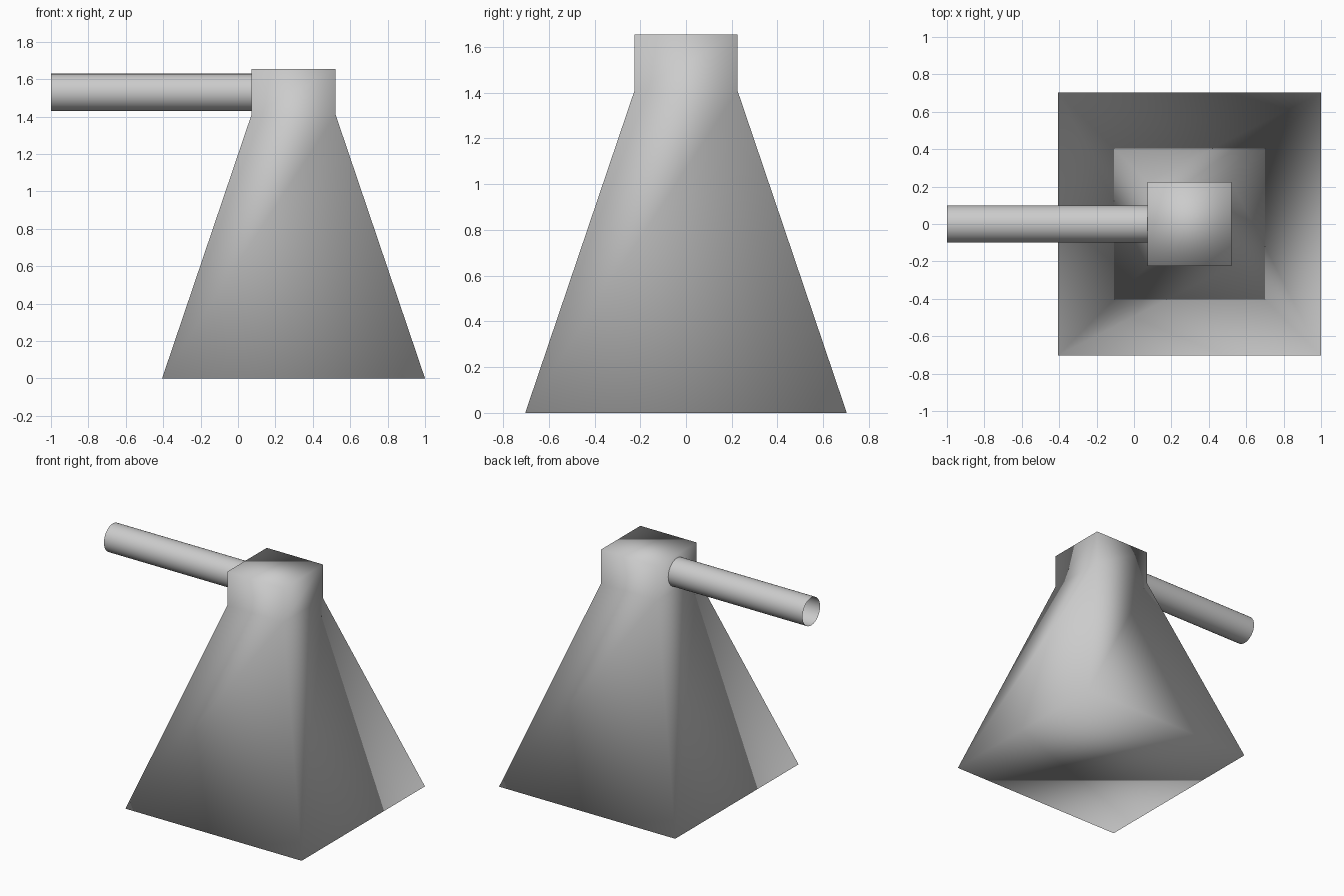
import bpy, bmesh
from math import radians
from mathutils import Matrix

if "Cube" in bpy.data.objects:
    bpy.data.objects.remove(bpy.data.objects["Cube"])

CX = 0.297  # body axis


def finish(bm, name):
    bmesh.ops.recalc_face_normals(bm, faces=bm.faces)
    for f in bm.faces:
        f.smooth = True
    mesh = bpy.data.meshes.new(name)
    bm.to_mesh(mesh)
    bm.free()
    obj = bpy.data.objects.new(name, mesh)
    bpy.context.collection.objects.link(obj)
    return obj


# Tapered body with a straight square neck: (half width, height)
bm = bmesh.new()
rings = []
for h, z in [(0.703, 0), (0.225, 1.41), (0.225, 1.655)]:
    rings.append([bm.verts.new((CX + sx * h, sy * h, z))
                  for sx, sy in [(-1, -1), (1, -1), (1, 1), (-1, 1)]])
for a, b in zip(rings, rings[1:]):
    for i in range(4):
        j = (i + 1) % 4
        bm.faces.new((a[i], a[j], b[j], b[i]))
bm.faces.new(rings[0][::-1])
bm.faces.new(rings[-1])
finish(bm, "tapered_body")

# Open horizontal tube running out of the neck
x0, x1 = -1.0, 0.08
bm = bmesh.new()
bmesh.ops.create_cone(
    bm, cap_ends=False, segments=32, radius1=0.1, radius2=0.1, depth=x1 - x0,
    matrix=Matrix.Translation(((x0 + x1) / 2, 0, 1.53)) @ Matrix.Rotation(radians(90), 4, 'Y'))
finish(bm, "side_tube")
